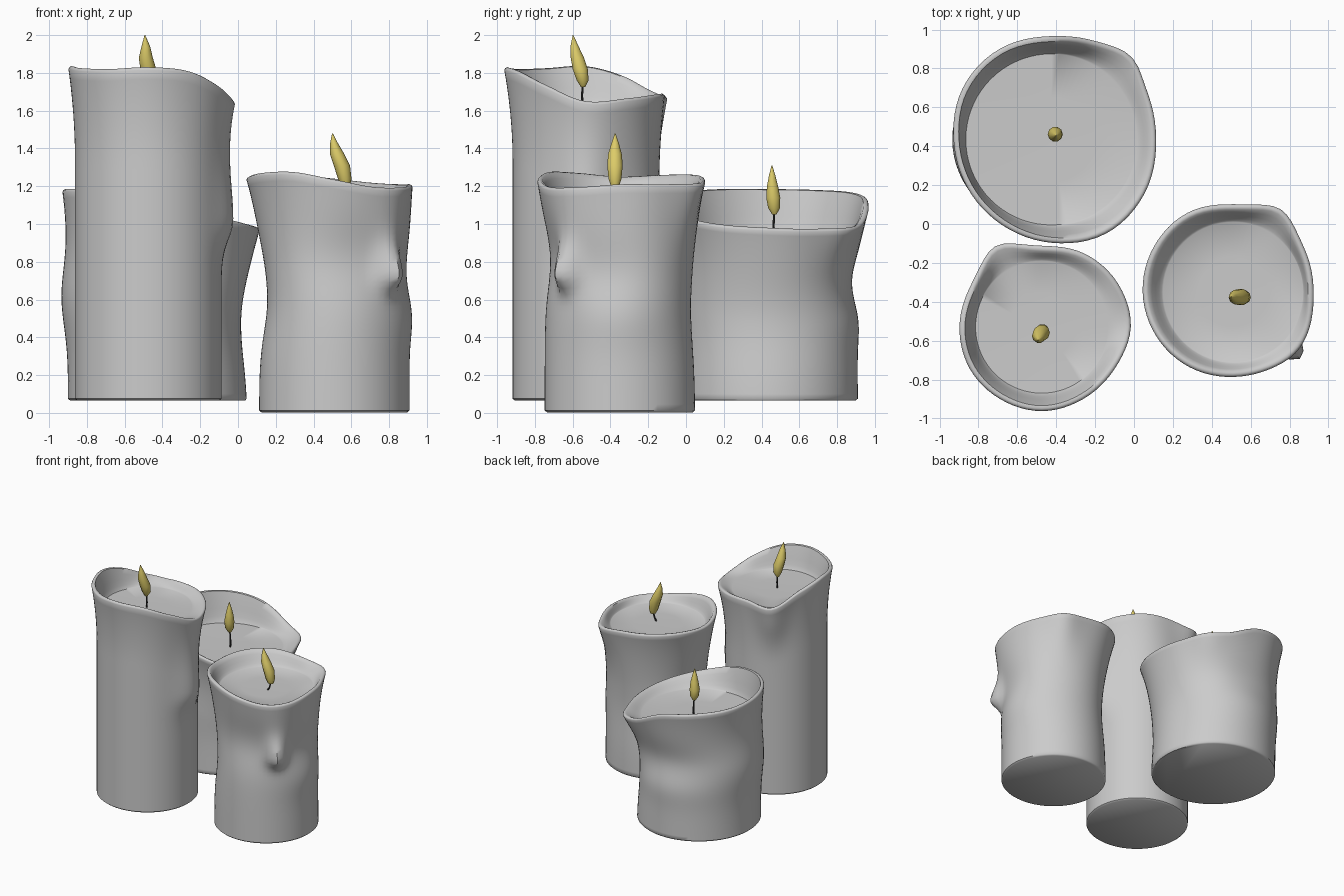
import bpy, bmesh, math
from mathutils import Vector

if "Cube" in bpy.data.objects:
    bpy.data.objects.remove(bpy.data.objects["Cube"])

SEG, ROWS = 72, 36


def ring_value(table, deg):
    """Smooth periodic interpolation through 12 values, one per 30 degrees."""
    u = (deg % 360) / 30
    i, f = int(u), u % 1
    a, b, c, d = (table[(i + k) % 12] for k in (-1, 0, 1, 2))
    return b + 0.5 * f * (c - a + f * (2 * a - 5 * b + 4 * c - d + f * (3 * (b - c) + d - a)))


def bump_sum(bumps, deg, z):
    """Drips and dents: (angle, z, amount, angle width, width above, width below)."""
    total = 0
    for ang, bz, amp, wa, up, down in bumps:
        da = ((deg - ang + 180) % 360 - 180) / wa
        dz = (z - bz) / (up if z > bz else down)
        total += amp * math.exp(-0.5 * (da * da + dz * dz))
    return total


def make_object(name, bm, color=None, angle=40):
    bmesh.ops.recalc_face_normals(bm, faces=bm.faces)
    me = bpy.data.meshes.new(name)
    bm.to_mesh(me)
    bm.free()
    ob = bpy.data.objects.new(name, me)
    bpy.context.collection.objects.link(ob)
    if color:
        mat = bpy.data.materials.new(name + "_color")
        mat.diffuse_color = (*color, 1)
        mat.use_nodes = True
        mat.node_tree.nodes["Principled BSDF"].inputs["Base Color"].default_value = mat.diffuse_color
        me.materials.append(mat)
    bpy.ops.object.select_all(action='DESELECT')
    ob.select_set(True)
    bpy.context.view_layer.objects.active = ob
    bpy.ops.object.shade_smooth_by_angle(angle=math.radians(angle))
    return ob


def loft(bm, rings):
    """Bridge closed rings of points and cap both ends."""
    loops = [[bm.verts.new(p) for p in r] for r in rings]
    n = len(loops[0])
    for a, b in zip(loops, loops[1:]):
        for i in range(n):
            j = (i + 1) % n
            bm.faces.new((a[i], a[j], b[j], b[i]))
    bm.faces.new(loops[0][::-1])
    bm.faces.new(loops[-1])


def candle(name, cx, cy, z0, r0, rim_r, rim_z, floor, pool_r, bumps):
    columns = []
    for s in range(SEG):
        deg = 360 * s / SEG
        R, H = ring_value(rim_r, deg), ring_value(rim_z, deg)
        prof = [(r0 - 0.012, z0)]
        # outer wall flaring towards the rim
        for k in range(ROWS + 1):
            z = z0 + 0.01 + (H - 0.025 - z0) * k / ROWS
            f = max(0, (z - H + 0.5) / 0.5) ** 2
            prof.append((r0 + (R - r0) * f + bump_sum(bumps, deg, z), z))
        # rounded lip, then the slope down into the wax pool
        top = prof[-1][0]
        prof += [(top - 0.004, H - 0.006), (top - 0.014, H), (top - 0.028, H - 0.004)]
        lip, lz = top - 0.028, H - 0.004
        for u, v in ((0.25, 0.25), (0.5, 0.55), (0.72, 0.8), (0.9, 0.95), (1, 1)):
            prof.append((lip + (pool_r - lip) * u, lz + (floor - lz) * v))
        prof.append((pool_r * 0.5, floor - 0.004))
        prof.append((0.02, floor - 0.005))
        a = math.radians(deg)
        columns.append([(cx + r * math.cos(a), cy + r * math.sin(a), z) for r, z in prof])
    bm = bmesh.new()
    loft(bm, list(zip(*columns)))
    make_object(name, bm, angle=50)


def tube(name, path, sides, color):
    """Horizontal rings along (x, y, z, radius) points."""
    bm = bmesh.new()
    loft(bm, [[(x + r * math.cos(math.tau * i / sides), y + r * math.sin(math.tau * i / sides), z)
               for i in range(sides)] for x, y, z, r in path])
    make_object(name, bm, color)


def flame_and_wick(name, path, base):
    tube(name + "_flame", path, 10, (0.72, 0.6, 0.14))
    tip, b = Vector(path[0][:3]), Vector(base)
    bend = (tip + b) / 2 + Vector((0.008, -0.006, 0))
    tube(name + "_wick", [(*b, 0.007), (*bend, 0.007), (*(tip + Vector((0, 0, 0.02))), 0.006)],
         6, (0.03, 0.03, 0.03))


# tall candle, front left
candle("tall_candle", -0.475, -0.53, 0.065, 0.388,
       [.455, .455, .44, .42, .455, .425, .425, .43, .43, .435, .43, .435],
       [1.65, 1.665, 1.685, 1.69, 1.68, 1.78, 1.835, 1.825, 1.82, 1.83, 1.81, 1.735],
       1.635, 0.34,
       [(0, 1.02, 0.062, 14, 0.3, 0.1), (120, 1.55, 0.03, 9, 0.3, 0.13)])
flame_and_wick("tall_candle",
               [(-.475, -.545, 1.725, .012), (-.472, -.547, 1.76, .033), (-.475, -.56, 1.82, .042),
                (-.488, -.575, 1.88, .037), (-.488, -.59, 1.94, .023), (-.493, -.598, 2.0, .002)],
               (-.47, -.545, 1.63))

# wide candle, back
candle("wide_candle", -0.425, 0.435, 0.065, 0.475,
       [.545, .555, .56, .535, .54, .53, .505, .50, .51, .535, .565, .56],
       [.98, .975, 1.0, 1.12, 1.165, 1.18, 1.185, 1.185, 1.17, 1.13, 1.05, 1.0],
       0.93, 0.44,
       [(46, 1.0, 0.04, 9, 0.2, 0.12), (180, 0.62, 0.035, 35, 0.16, 0.16),
        (0, 0.48, -0.035, 40, 0.2, 0.2), (90, 0.68, -0.035, 30, 0.12, 0.15),
        (90, 0.5, 0.02, 30, 0.1, 0.1), (300, 0.6, 0.015, 30, 0.15, 0.15)])
flame_and_wick("wide_candle",
               [(-.405, .468, 1.05, .012), (-.405, .466, 1.085, .033), (-.405, .462, 1.14, .039),
                (-.4, .458, 1.2, .031), (-.4, .456, 1.26, .017), (-.4, .455, 1.31, .002)],
               (-.4, .47, 0.925))

# medium candle, front right
candle("medium_candle", 0.51, -0.35, 0.003, 0.398,
       [.415, .43, .47, .455, .475, .475, .47, .46, .45, .44, .44, .435],
       [1.21, 1.21, 1.215, 1.24, 1.26, 1.26, 1.25, 1.27, 1.275, 1.235, 1.195, 1.195],
       1.145, 0.36,
       [(60, 1.2, 0.025, 9, 0.2, 0.15), (316, 0.73, 0.10, 7, 0.11, 0.055),
        (316, 1.0, 0.02, 12, 0.2, 0.2), (180, 0.6, -0.042, 35, 0.2, 0.17),
        (285, 0.82, -0.035, 28, 0.15, 0.15), (90, 0.55, -0.02, 35, 0.2, 0.2),
        (0, 0.5, 0.015, 25, 0.1, 0.1), (350, 0.75, -0.02, 18, 0.12, 0.1)])
flame_and_wick("medium_candle",
               [(.57, -.376, 1.205, .024), (.565, -.376, 1.24, .036), (.55, -.376, 1.31, .043),
                (.525, -.376, 1.37, .038), (.508, -.375, 1.43, .02), (.5, -.375, 1.48, .002)],
               (.545, -.38, 1.14))
